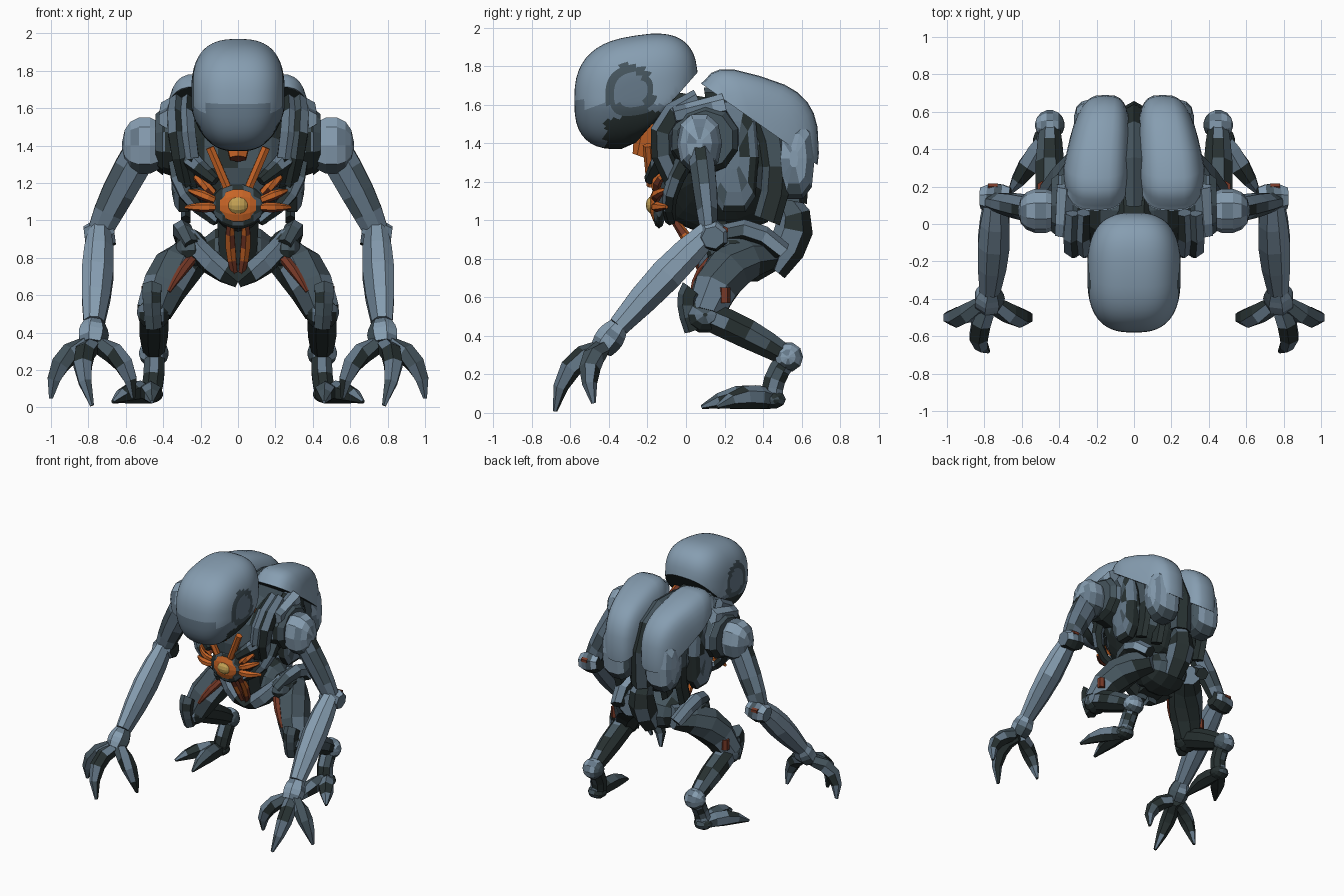
import bpy, bmesh, math, random
from mathutils import Vector

if "Cube" in bpy.data.objects:
    bpy.data.objects.remove(bpy.data.objects["Cube"], do_unlink=True)
random.seed(4)


def material(name, *rgb):
    mat = bpy.data.materials.new(name)
    mat.use_nodes = True
    mat.diffuse_color = (*rgb, 1)
    mat.node_tree.nodes["Principled BSDF"].inputs["Base Color"].default_value = (*rgb, 1)
    return mat


PALE = material("pale_steel", .24, .34, .44)
STEEL = material("steel", .13, .19, .25)
SLATE = material("slate", .06, .09, .11)
COAL = material("charcoal", .02, .03, .03)
ORANGE = material("ember_orange", .58, .13, .02)
RUST = material("rust", .18, .04, .02)
YELLOW = material("core_yellow", .55, .36, .09)
ARMOUR = [PALE, PALE, STEEL, SLATE]
MIXED = [PALE, STEEL, SLATE, COAL]
DUSKY = [STEEL, STEEL, SLATE, COAL, COAL]
SHADE = [SLATE, SLATE, COAL, COAL]
EMBER = [ORANGE, ORANGE, RUST]


def patchy(centre, normal, mats):
    """Last colour on undersides and inner sides, a mix of the others elsewhere."""
    if len(mats) == 1:
        return 0
    if normal.z < -.45 or normal.x * centre.x < -.6 * abs(centre.x):
        return len(mats) - 1
    return random.randrange(len(mats) - 1)


def build(name, rings, mats, mirror, rule=patchy, smooth=False):
    """Skin a stack of rings, colour the faces and add the mirrored twin."""
    bm = bmesh.new()
    loops = [[bm.verts.new(point) for point in ring] for ring in rings]
    for low, high in zip(loops, loops[1:]):
        for i in range(len(low)):
            bm.faces.new((low[i - 1], low[i], high[i], high[i - 1]))
    bm.faces.new(loops[0])
    bm.faces.new(loops[-1])
    bmesh.ops.recalc_face_normals(bm, faces=bm.faces)
    bm.normal_update()
    for face in bm.faces:
        face.material_index = rule(face.calc_center_median(), face.normal, mats)
    mesh = bpy.data.meshes.new(name)
    bm.to_mesh(mesh)
    bm.free()
    for mat in mats:
        mesh.materials.append(mat)
    part = bpy.data.objects.new(name, mesh)
    bpy.context.collection.objects.link(part)
    if mirror:
        part.modifiers.new("Mirror", "MIRROR")
    if smooth:
        bpy.ops.object.select_all(action="DESELECT")
        part.select_set(True)
        bpy.context.view_layer.objects.active = part
        bpy.ops.object.shade_smooth_by_angle(angle=math.radians(40))


def limb(name, path, start, end, mats, bulge=0, flat=1, sides=6, mirror=True):
    """Faceted tube curving through two or three points, with a swelling in the middle."""
    path = [Vector(point) for point in path]
    first, last = path[0], path[-1]
    chord = last - first
    middle = path[1] if len(path) > 2 else first + chord / 2
    control = middle * 2 - (first + last) / 2
    side = Vector((0, 1, 0)) if abs(chord.x) > chord.length * .8 else Vector((1, 0, 0))
    rings = []
    for step in range(5):
        t = step / 4
        point = first * (1 - t) ** 2 + control * 2 * t * (1 - t) + last * t * t
        along = ((control - first) * (1 - t) + (last - control) * t).normalized()
        u = (side - along * side.dot(along)).normalized()
        v = along.cross(u) * flat
        radius = start + (end - start) * t + bulge * math.sin(math.pi * t)
        angles = [math.tau * (k + .5) / sides for k in range(sides)]
        rings.append([point + (u * math.cos(a) + v * math.sin(a)) * radius for a in angles])
    build(name, rings, mats, mirror)


def power_pair(angle, power):
    def bend(value):
        return math.copysign(abs(value) ** (2 / power), value)
    return bend(math.cos(angle)), bend(math.sin(angle))


def blob(name, centre, half, mats, power=2, sides=10, steps=7, mirror=True,
         warp=None, rule=patchy, smooth=False):
    """Rounded box: superellipse rings stacked along x, then reshaped by a rule."""
    rings = []
    for step in range(steps + 1):
        scale, across = power_pair(math.radians(168 * step / steps - 84), power)
        ring = []
        for k in range(sides):
            c, s = power_pair(math.tau * k / sides, power)
            offset = Vector((across * half[0], c * scale * half[1], s * scale * half[2]))
            point = Vector(centre) + offset
            if warp:
                warp(point)
            ring.append(point)
        rings.append(ring)
    build(name, rings, mats, mirror, rule, smooth)


# Head: domed helmet tipped forward, cut away along a slope under the back
def head_shape(p):
    p.z += .15 * (p.y + .26)
    p.z = max(p.z, 1.7 + p.y * 1.14)
    p.x *= min(1, .84 + .7 * (p.z - 1.36))


def head_colour(centre, normal, mats):
    patch = math.hypot(centre.y + .29, (centre.z - 1.67) * .9)
    if normal.z < -.35 and centre.y > -.42:
        return 3
    if abs(centre.x) > .17 and patch < .13:
        return 2 if patch > .085 else 1
    return 1 if centre.z < 1.6 else 0


blob("head", (0, -.26, 1.67), (.25, .32, .29), MIXED, 2.7, 44, 40, False, head_shape, head_colour, True)
limb("neck", [(0, .1, 1.5), (0, -.2, 1.6)], .15, .1, [COAL], sides=8, mirror=False)
limb("throat", [(0, -.17, 1.5), (0, -.23, 1.33)], .1, .05, EMBER, mirror=False)
limb("neck_tendon", [(.12, -.14, 1.64), (.17, 0, 1.5)], .03, .03, [ORANGE, RUST, RUST])


# Torso: dark rib cage narrowing to the waist
def waist(p):
    p.x *= min(1, .4 + max(0, p.z - .95) * 2)


blob("ribcage", (0, .18, 1.28), (.32, .35, .35), SHADE, 2.6, 14, 12, False, waist)
limb("upper_spine", [(0, .1, 1.64), (0, .5, 1.55), (0, .55, 1.1)], .05, .08, SHADE, mirror=False)
limb("lower_spine", [(0, .52, 1.1), (0, .56, .95), (0, .45, .75)], .06, .08, DUSKY, .03, mirror=False)
limb("belly", [(0, .16, 1), (0, .2, .7)], .12, .1, [COAL], sides=8, mirror=False)

# Glowing core: stacked domes, each a little further forward
for name, size, depth, mats in (("core_rim", .14, .14, SHADE),
                                ("core_ring", .11, .15, [ORANGE]),
                                ("core_eye", .055, .17, [YELLOW])):
    blob(name, (0, -depth, 1.08), (size, .04, size * .9), mats, sides=12, mirror=False)

# Straps, ribs and cords around the core
limb("chest_strap", [(.15, -.2, 1.39), (.06, -.18, 1.18)], .025, .025, [ORANGE])
for i in range(3):
    height = 1.07 + i / 25
    limb("ember_rib", [(.13, -.15, height), (.19, -.15, height + i / 40), (.28 - i / 50, -.1, height + i / 20)],
         .02, .01, EMBER, .012)
limb("lower_rib", [(.33, 0, 1.32), (.28, -.08, 1.14), (.12, -.08, 1)], .05, .03, DUSKY)
limb("chest_plate", [(.3, -.1, 1.36), (.12, -.19, 1.21)], .06, .03, DUSKY)
limb("belly_cord", [(.04, -.06, 1), (.04, .03, .86), (.02, .09, .72)], .02, .02, [ORANGE, RUST, RUST], .01)


# Back: paired domes over rear flaps, flank panels and hanging fins
def shell_shape(p):
    p.z = max(p.z, 1.66 - p.y * .4) + .3 * (.35 - p.y)
    p.x *= 1 - .6 * max(0, p.y - .3)


def shell_colour(centre, normal, mats):
    return 3 if normal.z < -.4 else 0


blob("back_shell", (.2, .38, 1.45), (.18, .31, .31), MIXED, 3.2, 24, 14, True, shell_shape, shell_colour, True)
blob("rear_flap", (.19, .56, 1.32), (.13, .11, .22), ARMOUR, 2.8)
blob("flank_panel", (.29, .25, 1.33), (.07, .13, .3), DUSKY, 3)
for x in (.13, .28):
    limb("hanging_fin", [(x, .4, 1.56), (x, .47, 1.28), (x, .42, 1)], .03, .03, SHADE, flat=2.4)

# Collars and shoulders
for name, x, mats in (("collar_outer", .33, DUSKY), ("collar_inner", .27, [STEEL, COAL, COAL])):
    limb(name, [(x, .06, 1.63), (x, -.12, 1.46), (x - .05, -.06, 1.2)], .04, .04, mats, .01, 1.3)
limb("shoulder_socket", [(.3, .1, 1.42), (.42, .1, 1.42)], .2, .16, DUSKY, sides=10)
limb("socket_rim", [(.4, .1, 1.42), (.44, .1, 1.42)], .18, .15, [SLATE, COAL], sides=10)
limb("shoulder_cap", [(.36, .2, 1.6), (.38, -.06, 1.54)], .06, .05, ARMOUR)

# Arms hang from joint to joint
SHOULDER = Vector((.5, .07, 1.4))
ELBOW = Vector((.74, .12, .94))
WRIST = Vector((.77, -.35, .45))
KNUCKLE = Vector((.78, -.44, .33))
blob("shoulder", SHOULDER, (.12, .12, .16), ARMOUR, 2.3)
limb("upper_arm", [SHOULDER, (.64, .1, 1.15), ELBOW], .1, .07, DUSKY, .01, .7, 8)
limb("elbow", [(.66, .14, .93), (.82, .14, .91)], .06, .06, MIXED, .025, sides=7)
limb("elbow_ember", [(.73, .2, .95), (.78, .2, .95)], .02, .02, [RUST])
limb("forearm", [ELBOW, (.75, -.1, .72), WRIST], .065, .06, [PALE, PALE, STEEL], .03, sides=8)
limb("wrist", [WRIST, KNUCKLE], .06, .07, ARMOUR, .02, .9, 7)
for name, spread in (("inner_finger", -1), ("middle_finger", 0), ("outer_finger", 1)):
    reach = 1 - abs(spread)
    root = KNUCKLE + Vector((spread * .04, 0, 0))
    bend = root + Vector((spread * .13 + reach * .05, -.06 - reach * .1, -.1))
    tip = root + Vector((spread * .18, -.04 - reach * .2, -.28 - reach * .04))
    limb(name, [root, bend, tip], .05, .012, DUSKY, .025)

# Pelvis and hips
blob("pelvis", (0, .31, .83), (.21, .2, .16), SHADE, mirror=False)
limb("pelvis_bar", [(.27, .2, .92), (.14, .13, .77), (0, .12, .69)], .05, .05, DUSKY, .015)
blob("hip_socket", (.25, .24, .84), (.09, .14, .12), SHADE)
limb("hip_guard", [(.25, .12, .87), (.3, .3, .95), (.26, .5, .84)], .04, .05, MIXED, .01)

# Legs fold back from knee to ankle, then down to splayed toes
HIP = Vector((.18, .43, .83))
KNEE = Vector((.45, .1, .51))
ANKLE = Vector((.45, .53, .29))
HEEL = Vector((.47, .45, .07))
limb("thigh", [HIP, (.33, .22, .74), KNEE], .09, .1, [STEEL, SLATE, SLATE, COAL], .035, sides=8)
limb("thigh_stripe", [(.22, .17, .82), (.3, .08, .73), (.37, .03, .62)], .025, .01, [RUST], .01)
blob("knee", KNEE, (.09, .11, .1), DUSKY)
limb("knee_guard", [(.46, .03, .64), (.46, .01, .56), (.45, .04, .43)], .06, .05, SHADE)
limb("knee_ember", [(.49, .2, .65), (.49, .2, .57)], .03, .03, [RUST])
limb("shin", [KNEE, (.45, .32, .41), ANKLE], .08, .055, DUSKY, .015, sides=8)
blob("ankle", ANKLE, (.08, .08, .08), ARMOUR)
limb("metatarsal", [ANKLE, (.45, .46, .17), HEEL], .06, .06, DUSKY, sides=8)
blob("heel", HEEL, (.07, .07, .05), SHADE)
for name, tip in (("inner_toe", (.46, .08, .03)), ("outer_toe", (.67, .16, .03))):
    arch = (HEEL + Vector(tip)) / 2 + Vector((0, 0, .03))
    limb(name, [HEEL, arch, tip], .05, .01, DUSKY, .03)
